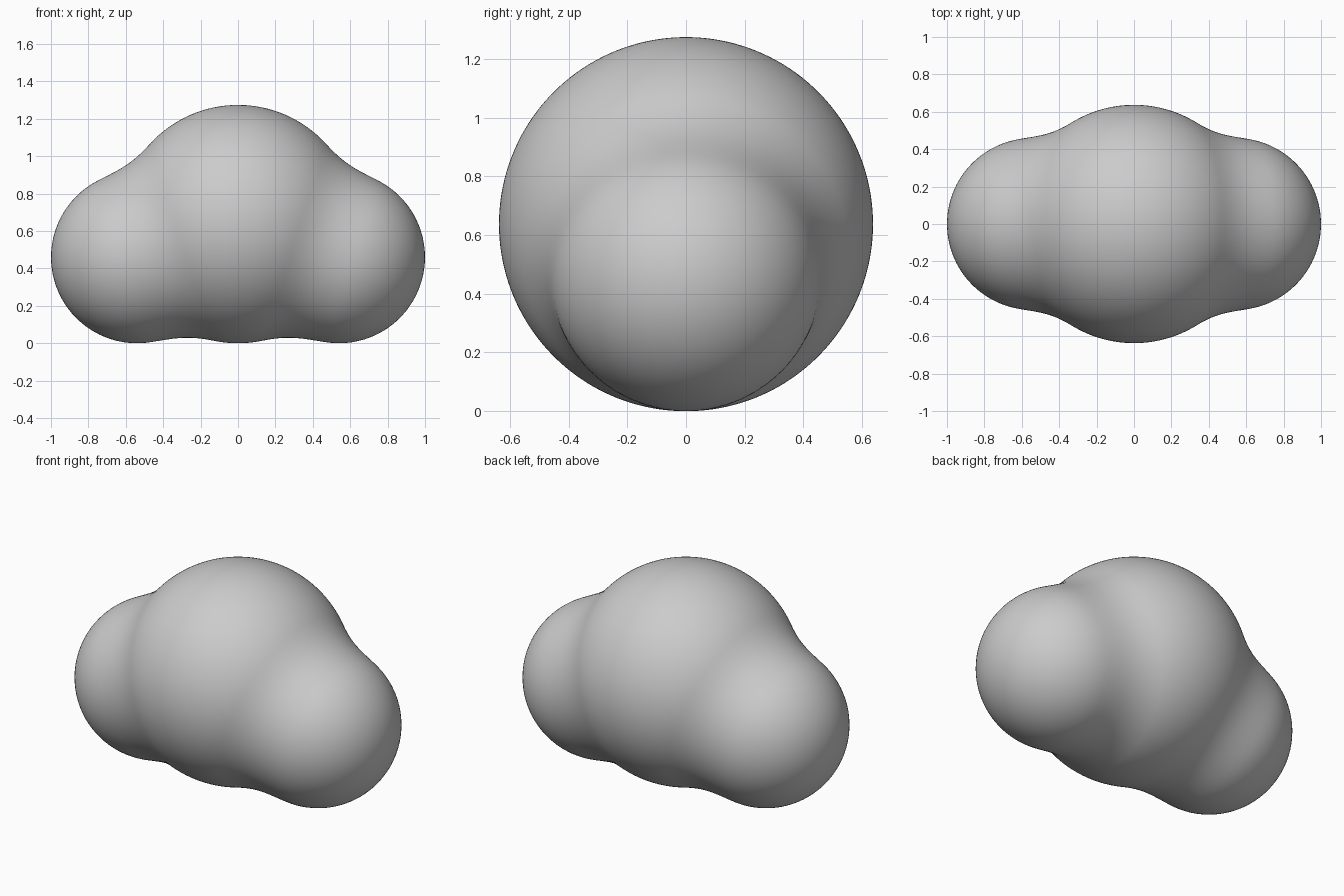
import bpy, bmesh
from mathutils import Vector

if "Cube" in bpy.data.objects:
    bpy.data.objects.remove(bpy.data.objects["Cube"])

# Three soft balls: a large middle one and a smaller one on each side
BALLS = [(Vector((0, 0, 0.637)), 0.637)]
BALLS += [(Vector((s * 0.54, 0, 0.46)), 0.46) for s in (-1, 1)]
BLEND = 0.15
CENTRE = Vector((0, 0, 0.5))


def distance(p):
    """Distance to the smoothly blended balls."""
    d = 10.0
    for c, r in BALLS:
        e = (p - c).length - r
        h = max(BLEND - abs(d - e), 0) / BLEND
        d = min(d, e) - h * h * BLEND / 4
    return d


# Shrink a fine sphere inwards onto the blended surface
bm = bmesh.new()
bmesh.ops.create_icosphere(bm, subdivisions=6, radius=1)
for v in bm.verts:
    ray = v.co.normalized()
    t = 1.5
    for _ in range(80):
        step = distance(CENTRE + ray * t)
        t -= step
        if step < 0.0002:
            break
    v.co = CENTRE + ray * t
for f in bm.faces:
    f.smooth = True

mesh = bpy.data.meshes.new("cloud_body")
bm.to_mesh(mesh)
bm.free()
cloud = bpy.data.objects.new("cloud_body", mesh)
bpy.context.collection.objects.link(cloud)
